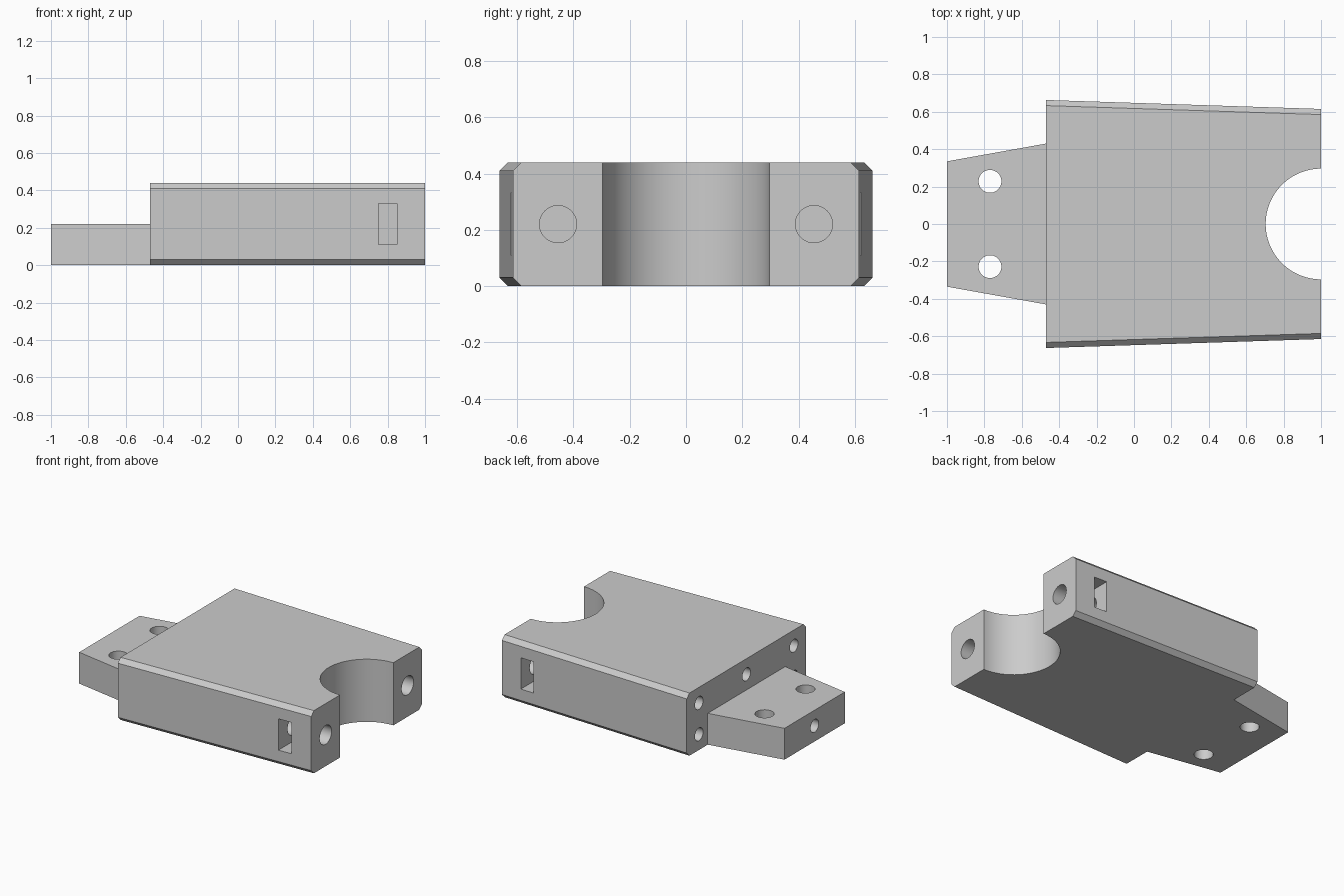
import bpy, bmesh, math
from mathutils import Matrix, Vector

cube = bpy.data.objects.get("Cube")
if cube:
    bpy.data.objects.remove(cube, do_unlink=True)

# Material
grey = bpy.data.materials.new("plain grey")
grey.use_nodes = True
colour = (0.6, 0.6, 0.6, 1)
grey.diffuse_color = colour
grey.node_tree.nodes["Principled BSDF"].inputs["Base Color"].default_value = colour


def add_object(name, bm):
    bmesh.ops.recalc_face_normals(bm, faces=bm.faces)
    mesh = bpy.data.meshes.new(name)
    bm.to_mesh(mesh)
    bm.free()
    mesh.materials.append(grey)
    obj = bpy.data.objects.new(name, mesh)
    bpy.context.collection.objects.link(obj)
    return obj


def loft(name, start, end):
    """Solid between two matching rings of points."""
    bm = bmesh.new()
    a = [bm.verts.new(p) for p in start]
    b = [bm.verts.new(p) for p in end]
    bm.faces.new(a)
    bm.faces.new(b)
    for i in range(len(a)):
        j = (i + 1) % len(a)
        bm.faces.new((a[i], a[j], b[j], b[i]))
    return add_object(name, bm)


def cylinder(name, radius, start, end, sides=48):
    start, end = Vector(start), Vector(end)
    axis = end - start
    turn = axis.to_track_quat("Z", "Y").to_matrix().to_4x4()
    bm = bmesh.new()
    bmesh.ops.create_cone(bm, cap_ends=True, segments=sides, radius1=radius,
                          radius2=radius, depth=axis.length,
                          matrix=Matrix.Translation((start + end) / 2) @ turn)
    return add_object(name, bm)


def box(name, centre, size):
    bm = bmesh.new()
    bmesh.ops.create_cube(bm, size=1, matrix=Matrix.Translation(centre)
                          @ Matrix.Diagonal((*size, 1)))
    return add_object(name, bm)


BACK, FRONT, HEIGHT, BEVEL = -0.47, 1.0, 0.44, 0.03


def section(x, half):
    """Chamfered rectangle across the block."""
    inner, top = half - BEVEL, HEIGHT - BEVEL
    side = [(inner, 0), (half, BEVEL), (half, top), (inner, HEIGHT)]
    ring = side + [(-y, z) for y, z in reversed(side)]
    return [(x, y, z) for y, z in ring]


# Tapered main block
block = loft("mounting_block", section(BACK, 0.663), section(FRONT, 0.615))

# Low tapered tongue, overlapping into the block
outline = [(-1, -0.335), (BACK, -0.43), (-0.4, -0.43),
           (-0.4, 0.43), (BACK, 0.43), (-1, 0.335)]
tongue = loft("tongue", [(x, y, 0) for x, y in outline],
              [(x, y, HEIGHT / 2) for x, y in outline])

# Round saddle and the centre holes
MID, LOW, HIGH = 0.22, 0.11, 0.33
cutters = [
    cylinder("saddle_cutter", 0.296, (FRONT, 0, -0.2), (FRONT, 0, 0.7), 96),
    cylinder("upper_centre_hole", 0.045, (BACK - 0.2, 0, HIGH), (-0.1, 0, HIGH)),
    cylinder("tongue_end_hole", 0.045, (-1.2, 0, LOW), (-0.65, 0, LOW)),
]
# Paired holes and nut slots
for s in (-1, 1):
    cutters += [
        cylinder("tongue_hole", 0.061, (-0.77, s * 0.228, -0.2), (-0.77, s * 0.228, 0.4)),
        cylinder("bolt_hole", 0.066, (1.2, s * 0.455, MID), (0.6, s * 0.455, MID)),
        box("nut_slot", (0.8, s * 0.545, MID), (0.1, 0.4, 0.22)),
    ]
    for z in (LOW, HIGH):
        cutters.append(cylinder("back_hole", 0.045, (BACK - 0.2, s * 0.527, z),
                                (-0.1, s * 0.527, z)))

# Combine, bake and tidy away the helpers
for helper in [tongue] + cutters:
    helper.hide_render = True
    mod = block.modifiers.new(helper.name, "BOOLEAN")
    mod.operation = "UNION" if helper is tongue else "DIFFERENCE"
    mod.solver = "EXACT"
    mod.object = helper

graph = bpy.context.evaluated_depsgraph_get()
baked = bpy.data.meshes.new_from_object(block.evaluated_get(graph))
block.modifiers.clear()
block.data = baked
baked.materials.clear()
baked.materials.append(grey)
for face in baked.polygons:
    face.material_index = 0
for helper in [tongue] + cutters:
    bpy.data.objects.remove(helper, do_unlink=True)

# Smooth the round walls, keep the edges sharp
for obj in bpy.context.selected_objects:
    obj.select_set(False)
block.select_set(True)
bpy.context.view_layer.objects.active = block
bpy.ops.object.shade_smooth_by_angle(angle=math.radians(25))
